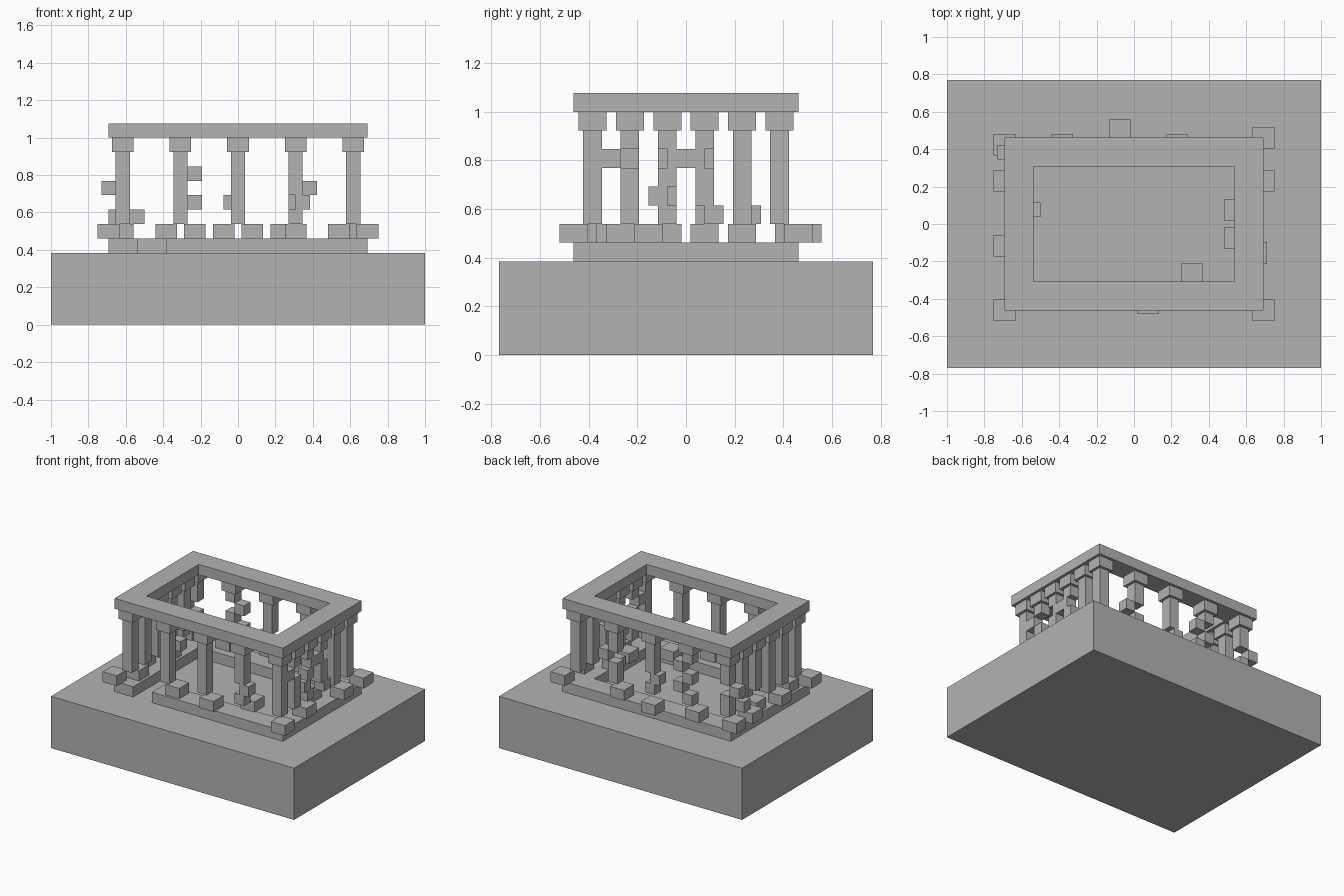
import bpy, bmesh
from mathutils import Matrix, Vector

if "Cube" in bpy.data.objects:
    bpy.data.objects.remove(bpy.data.objects["Cube"])

U = 1 / 13  # grid unit of the model

stone = bpy.data.materials.new("grey stone")
stone.diffuse_color = (0.45, 0.45, 0.45, 1)
stone.use_nodes = True
stone.node_tree.nodes["Principled BSDF"].inputs["Base Color"].default_value = stone.diffuse_color


def add_box(bm, x0, x1, y0, y1, z0, z1):
    c = Vector(((x0 + x1) / 2, (y0 + y1) / 2, (z0 + z1) / 2)) * U
    s = Vector((x1 - x0, y1 - y0, z1 - z0)) * U
    bmesh.ops.create_cube(bm, size=1, matrix=Matrix.Translation(c) @ Matrix.Diagonal((*s, 1)))


def add_block(bm, x, y, w, z0, z1):
    add_box(bm, x - w / 2, x + w / 2, y - w / 2, y + w / 2, z0, z1)


def finish(name, bm):
    me = bpy.data.meshes.new(name)
    bm.to_mesh(me)
    bm.free()
    me.materials.append(stone)
    ob = bpy.data.objects.new(name, me)
    bpy.context.collection.objects.link(ob)
    return ob


def make_ring(name, z0, z1, gap=None):
    # Rectangular frame extruded upwards, optionally with a gap in the front run
    bm = bmesh.new()
    outer = [(-9, -6), (9, -6), (9, 6), (-9, 6)]
    inner = [(-7, -4), (7, -4), (7, 4), (-7, 4)]
    if gap:
        g0, g1 = gap
        pts = [(g1, -6)] + outer[1:] + [outer[0], (g0, -6), (g0, -4)]
        pts += ([inner[0]] if g0 != -7 else []) + [inner[3], inner[2], inner[1], (g1, -4)]
        faces = [bm.faces.new([bm.verts.new((x * U, y * U, z0 * U)) for x, y in pts])]
    else:
        o = [bm.verts.new((x * U, y * U, z0 * U)) for x, y in outer]
        i = [bm.verts.new((x * U, y * U, z0 * U)) for x, y in inner]
        faces = [bm.faces.new((o[k], o[(k + 1) % 4], i[(k + 1) % 4], i[k])) for k in range(4)]
    ext = bmesh.ops.extrude_face_region(bm, geom=faces, use_keep_orig=True)
    for v in ext["geom"]:
        if isinstance(v, bmesh.types.BMVert):
            v.co.z = z1 * U
    bmesh.ops.recalc_face_normals(bm, faces=bm.faces)
    finish(name, bm)


# Foundation slab, broken plinth and top beam frame
bm = bmesh.new()
add_box(bm, -13, 13, -10, 10, 0, 5)
finish("foundation", bm)
make_ring("plinth", 5, 6, gap=(-7, -5))
make_ring("top_beam", 13, 14)

# Columns: (x, y): (offset of foot block, {level: offset of slipped drum})
columns = {
    (-8, -5): ((-1, -1), {}),
    (-4, -5): ((1, 0), {}),
    (0, -5): ((1, -.5), {}),
    (4, -5): ((0, 1.5), {8: (.5, 0)}),
    (8, -5): ((1, -1), {}),
    (-8, -3): ((0, -1), {}),
    (8, -3): ((.5, 1), {10: (0, -1)}),
    (-8, -1): ((-1, -.5), {}),
    (8, -1): ((-1, 0), {10: (0, .5), 8: (0, -.5)}),
    (-8, 1): ((0, 0), {7: (1, 0)}),
    (8, 1): ((-1, 0), {10: (0, -.5), 7: (0, .5)}),
    (-8, 3): ((-1, 0), {7: (-.5, .5)}),
    (8, 3): ((1, 0), {}),
    (-8, 5): ((-1, .5), {9: (-1, 0)}),
    (-4, 5): ((-1, .5), {10: (1, 0), 8: (1, 0)}),
    (0, 5): ((-1, 1.5), {8: (-.5, 0)}),
    (4, 5): ((-1, .5), {9: (1, 0)}),
    (8, 5): ((1, 1), {}),
}
for n, ((x, y), (foot, slipped)) in enumerate(columns.items(), 1):
    # Foot block, shifted out from under the shaft
    bm = bmesh.new()
    add_block(bm, x + foot[0], y + foot[1], 1.5, 6, 7)
    finish(f"foot_block_{n}", bm)
    # Shaft in unbroken runs, with slipped drums between them
    bm = bmesh.new()
    start = 7
    for z in sorted(slipped):
        if z > start:
            add_block(bm, x, y, 1, start, z)
        dx, dy = slipped[z]
        add_block(bm, x + dx, y + dy, 1, z, z + 1)
        start = z + 1
    add_block(bm, x, y, 1, start, 12)
    finish(f"column_shaft_{n}", bm)
    # Capital
    bm = bmesh.new()
    add_block(bm, x, y, 1.5, 12, 13)
    finish(f"capital_{n}", bm)
